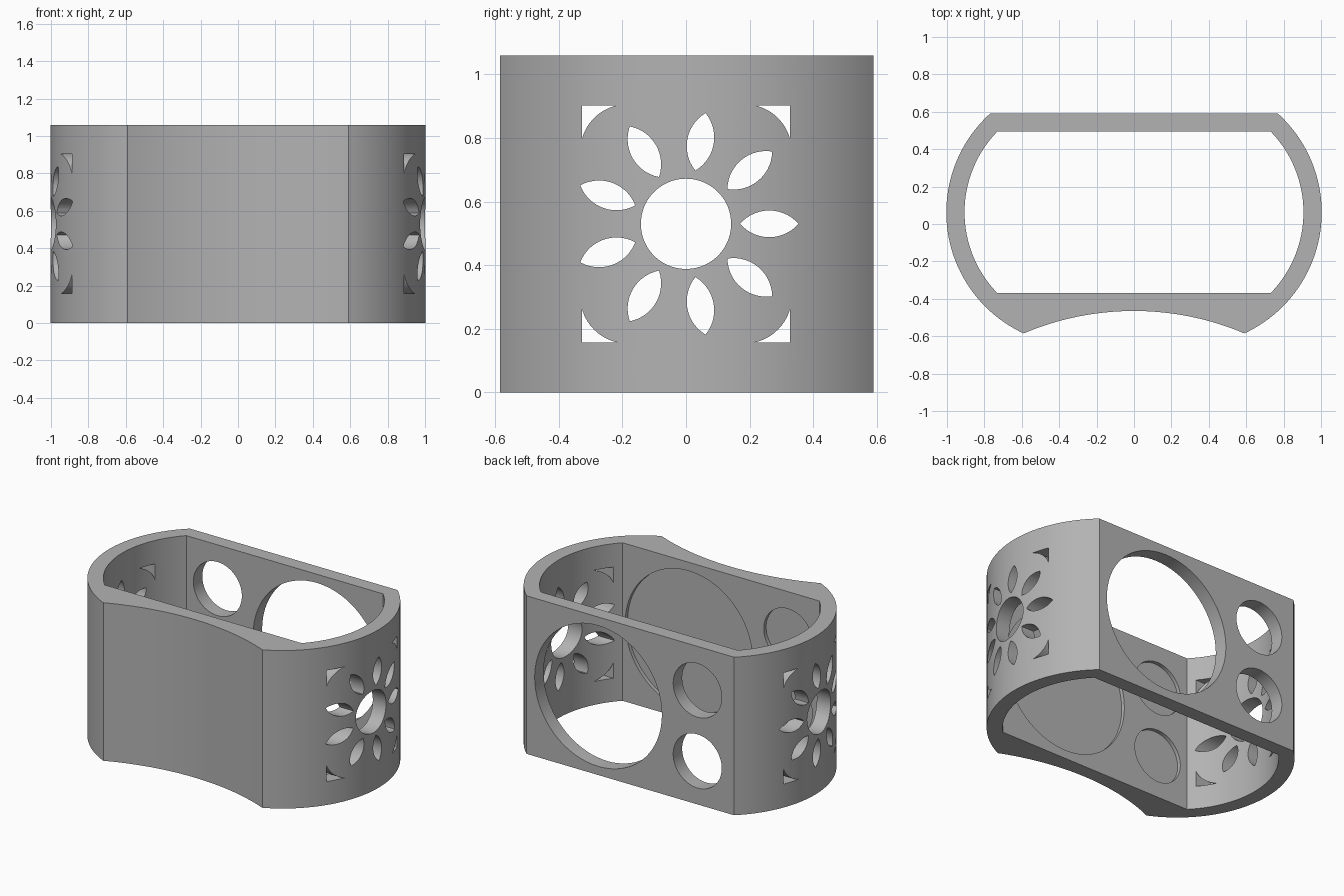
import bpy, bmesh, math
from mathutils import Vector

cube = bpy.data.objects.get("Cube")
if cube:
    bpy.data.objects.remove(cube, do_unlink=True)

HEIGHT = 1.06
MID = HEIGHT / 2


def arc(p, q, bulge, n):
    """Points from p up to (not including) q, bowed to the right by bulge."""
    p, q = Vector(p), Vector(q)
    half = (q - p).length / 2
    along = (q - p).normalized()
    out = Vector((along.y, -along.x))
    a = 2 * math.atan(bulge / half)
    r = half / math.sin(a)
    mid = (p + q) / 2
    points = []
    for i in range(n):
        t = a * (2 * i / n - 1)
        points.append(mid + along * r * math.sin(t) + out * r * (math.cos(t) - math.cos(a)))
    return points


def circle(u, v, r):
    a, b = (u - r, v), (u + r, v)
    return arc(a, b, r, 40) + arc(b, a, r, 40)


def prisms(name, profiles, place, start, end):
    """One object made of straight prisms, place maps (u, v, depth) to space."""
    bm = bmesh.new()
    for profile in profiles:
        low = [bm.verts.new(place(u, v, start)) for u, v in profile]
        high = [bm.verts.new(place(u, v, end)) for u, v in profile]
        bm.faces.new(low)
        bm.faces.new(high)
        for i in range(len(low)):
            j = (i + 1) % len(low)
            bm.faces.new((low[i], low[j], high[j], high[i]))
    bmesh.ops.recalc_face_normals(bm, faces=bm.faces)
    mesh = bpy.data.meshes.new(name)
    bm.to_mesh(mesh)
    bm.free()
    obj = bpy.data.objects.new(name, mesh)
    bpy.context.collection.objects.link(obj)
    return obj


def cut(body, cutter):
    cutter.hide_render = True
    mod = body.modifiers.new("cut", 'BOOLEAN')
    mod.operation = 'DIFFERENCE'
    mod.solver = 'EXACT'
    mod.object = cutter
    bpy.context.view_layer.objects.active = body
    bpy.ops.object.modifier_apply(modifier=mod.name)
    bpy.data.objects.remove(cutter, do_unlink=True)


def upright(u, v, d):
    return (u, v, d)


def sideways(u, v, d):
    return (d, u, v)


def backward(u, v, d):
    return (u, d, v)


# Band: rounded ends, flat back, hollowed front
outer = (arc((0.59, -0.585), (0.77, 0.59), 0.319, 64)
         + [Vector((0.77, 0.59))]
         + arc((-0.77, 0.59), (-0.59, -0.585), 0.319, 64)
         + arc((-0.59, -0.585), (0.59, -0.585), -0.12, 48))
band = prisms("cuff_band", [outer], upright, 0, HEIGHT)

# Inner opening
inner = (arc((0.73, -0.37), (0.73, 0.495), 0.176, 64)
         + [Vector((0.73, 0.495))]
         + arc((-0.73, 0.495), (-0.73, -0.37), 0.176, 64)
         + [Vector((-0.73, -0.37))])
cut(band, prisms("opening_cutter", [inner], upright, -0.2, HEIGHT + 0.2))

# Round holes through the back, with shallow recesses in the front wall
holes = [circle(0.238, MID, 0.472), circle(-0.498, 0.765, 0.18), circle(-0.498, 0.29, 0.18)]
cut(band, prisms("round_hole_cutter", holes, backward, -0.395, 0.8))

# Flower through both rounded ends
flower = [circle(0, MID, 0.142)]
centre = Vector((0, MID))
for k in range(9):
    angle = math.radians(40 * k)
    ray = Vector((math.cos(angle), math.sin(angle)))
    root, tip = centre + ray * 0.17, centre + ray * 0.354
    flower.append(arc(root, tip, 0.042, 14) + arc(tip, root, 0.042, 14))

# Corner cutouts framing the flower
for sy in (-1, 1):
    for sz in (-1, 1):
        corner = Vector((sy * 0.328, MID + sz * 0.373))
        a = corner - Vector((sy * 0.112, 0))
        b = corner - Vector((0, sz * 0.108))
        flower.append([corner] + arc(a, b, -0.022 * sy * sz, 14) + [b]
                      if sy * sz < 0 else
                      [corner] + arc(a, b, 0.022 * -sy * sz, 14) + [b])
cut(band, prisms("flower_cutter", flower, sideways, -1.3, 1.3))

# Grey material
grey = bpy.data.materials.new("plain_grey")
grey.use_nodes = True
colour = (0.45, 0.45, 0.45, 1)
grey.diffuse_color = colour
grey.node_tree.nodes["Principled BSDF"].inputs["Base Color"].default_value = colour
band.data.materials.clear()
band.data.materials.append(grey)

# Smooth curved walls, keep the rims crisp
bpy.ops.object.select_all(action='DESELECT')
band.select_set(True)
bpy.context.view_layer.objects.active = band
bpy.ops.object.shade_smooth_by_angle(angle=math.radians(25))
